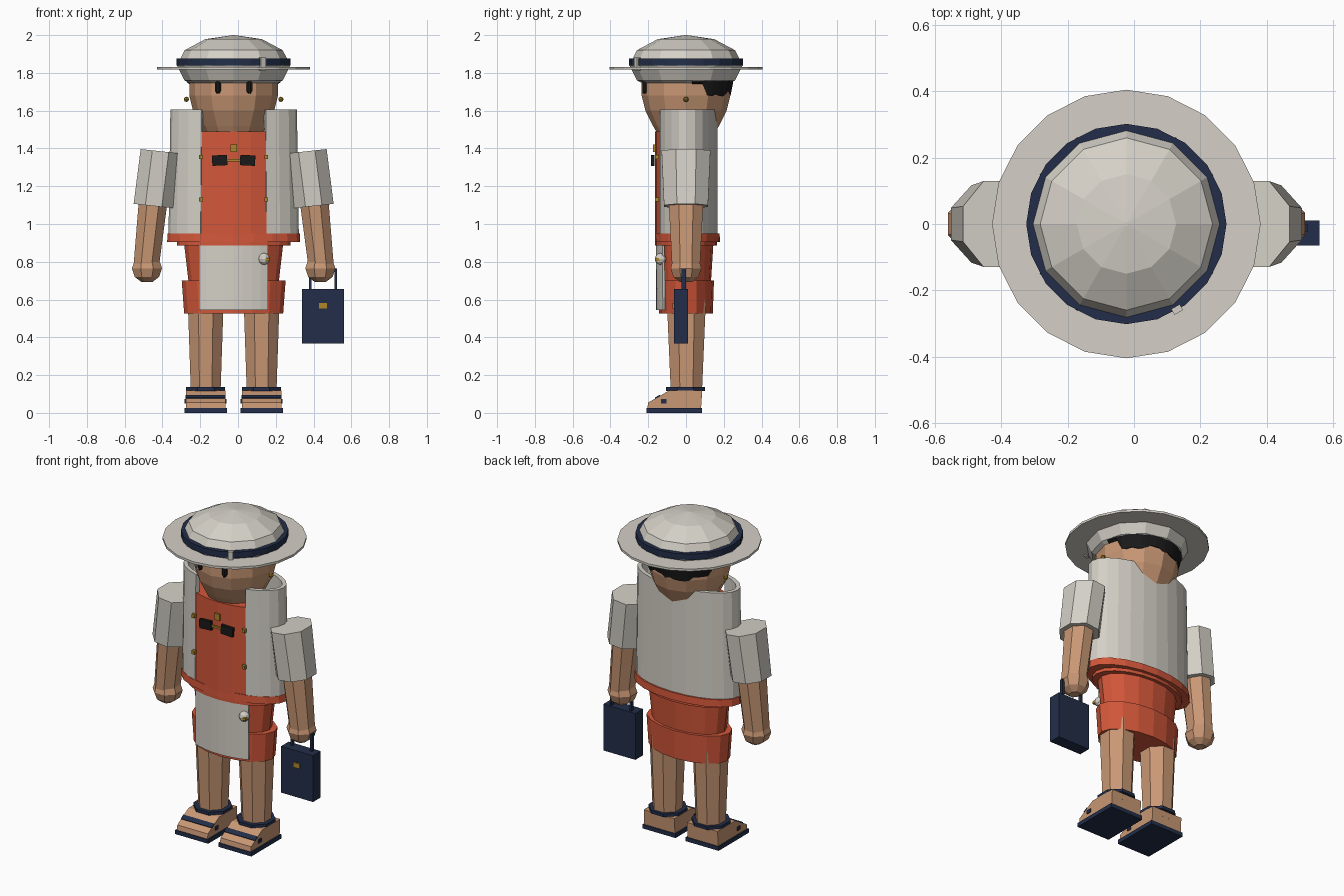
import bpy, math, random
from mathutils import Matrix, Vector

random.seed(4)
if "Cube" in bpy.data.objects:
    bpy.data.objects.remove(bpy.data.objects["Cube"])

CX = -0.023  # the figure's own centre line


def material(name, r, g, b):
    m = bpy.data.materials.new(name)
    m.use_nodes = True
    m.diffuse_color = (r, g, b, 1)
    m.node_tree.nodes["Principled BSDF"].inputs["Base Color"].default_value = (r, g, b, 1)
    return m


CREAM = material("cream cloth", 0.66, 0.63, 0.57)
ORANGE = material("orange cloth", 0.65, 0.095, 0.042)
SKIN = material("skin", 0.58, 0.31, 0.175)
NAVY = material("navy leather", 0.016, 0.027, 0.066)
BLACK = material("black", 0.01, 0.01, 0.01)
GOLD = material("gold", 0.42, 0.24, 0.02)


def build(name, verts, faces, mat):
    me = bpy.data.meshes.new(name)
    me.from_pydata(verts, [], faces)
    me.materials.append(mat)
    ob = bpy.data.objects.new(name, me)
    bpy.context.collection.objects.link(ob)
    return ob


def loft(name, rings, mat, sides=8, phase=0.5):
    """Closed stack of elliptical rings (x, y, z, rx, ry), lowest first."""
    verts, faces = [], []
    for x, y, z, rx, ry in rings:
        for i in range(sides):
            t = 2 * math.pi * (i + phase) / sides
            verts.append((x + rx * math.cos(t), y + ry * math.sin(t), z))
    for k in range(len(rings) - 1):
        for i in range(sides):
            a, b = k * sides + i, k * sides + (i + 1) % sides
            faces.append((a, b, b + sides, a + sides))
    faces.append(tuple(reversed(range(sides))))
    faces.append(tuple(range(len(verts) - sides, len(verts))))
    return build(name, verts, faces, mat)


def lathe(name, profile, mat, sides=12, x=CX, y=0.0, phase=0.0):
    return loft(name, [(x, y, z, r, r) for r, z in profile], mat, sides, phase)


def panel(name, levels, start, end, n, thick, mat, y=0.0, hem=None):
    """Open curved wall; levels are (z, rx, ry), angles in degrees, hem shifts the lowest row."""
    verts, faces = [], []
    for k, (z, rx, ry) in enumerate(levels):
        for i in range(n + 1):
            t = math.radians(start + (end - start) * i / n)
            lift = hem(t) if hem and k == 0 else 0
            verts.append((CX + rx * math.cos(t), y + ry * math.sin(t), z + lift))
    for k in range(len(levels) - 1):
        for i in range(n):
            a = k * (n + 1) + i
            faces.append((a, a + 1, a + n + 2, a + n + 1))
    ob = build(name, verts, faces, mat)
    mod = ob.modifiers.new("thickness", "SOLIDIFY")
    mod.thickness, mod.offset = thick, -1
    return ob


def box(name, centre, size, mat, turn=0.0, axis="Z"):
    rot = Matrix.Rotation(turn, 3, axis)
    c = Vector(centre)
    verts = [c + rot @ Vector((sx * size[0] / 2, sy * size[1] / 2, sz * size[2] / 2))
             for sz in (-1, 1) for sy in (-1, 1) for sx in (-1, 1)]
    faces = [(0, 2, 3, 1), (4, 5, 7, 6), (0, 1, 5, 4), (2, 6, 7, 3), (0, 4, 6, 2), (1, 3, 7, 5)]
    return build(name, verts, faces, mat)


def ball(name, centre, r, mat, sides=8, rings=5, stretch=1.0):
    x, y, z = centre
    prof = []
    for k in range(rings + 1):
        t = math.pi * k / rings
        prof.append((max(r * math.sin(t), r * 0.02), z - r * stretch * math.cos(t)))
    return lathe(name, prof, mat, sides, x, y)


# Hat: crown, brim, ribbon and buckle
ball("hat_crown", (CX, 0, 1.84), 0.30, CREAM, 12, 6, 0.533)
lathe("hat_brim", [(0.405, 1.818), (0.405, 1.832)], CREAM, 20)
lathe("hat_ribbon", [(0.302, 1.84), (0.302, 1.877)], NAVY, 20)
box("hat_buckle", (0.13, -0.258, 1.847), (0.03, 0.02, 0.07), CREAM, math.radians(30))

# Head, hair and face
lathe("head", [(0.155, 1.485), (0.175, 1.52), (0.215, 1.6), (0.235, 1.68), (0.235, 1.75), (0.19, 1.84)], SKIN)


def ragged(t):
    return 0.055 if abs(math.cos(t)) > 0.88 else random.uniform(-0.012, 0.02)


panel("hair", [(1.685, 0.236, 0.236), (1.75, 0.25, 0.25), (1.80, 0.25, 0.25)],
      8, 172, 24, 0.03, BLACK, hem=ragged)
for side, s in (("left", 1), ("right", -1)):
    eye = loft(side + "_eye", [(CX + s * 0.083, -0.217, z, rx, 0.013) for z, rx in
                               ((1.69, 0.007), (1.705, 0.017), (1.745, 0.017), (1.757, 0.009))], BLACK)
    ball(side + "_earring", (CX + s * 0.25, 0, 1.66), 0.014, GOLD, 8, 4)

# Dress bodice, hem band and skirt
loft("dress_bodice", [(CX, 0, 0.885, 0.30, 0.163), (CX, 0, 1.49, 0.30, 0.163)], ORANGE, 20, 0)
loft("dress_waist_hem", [(CX, 0.008, 0.905, 0.352, 0.172), (CX, 0.008, 0.95, 0.35, 0.17)], ORANGE, 20, 0)
loft("skirt_upper", [(CX, 0, 0.66, 0.235, 0.13), (CX, 0, 0.91, 0.264, 0.146)], ORANGE, 16, 0)
loft("skirt_lower", [(CX, 0, 0.525, 0.262, 0.142), (CX, 0, 0.70, 0.275, 0.148)], ORANGE, 16, 0)

# Cardigan, open at the front, and the apron panel
panel("cardigan", [(0.95, 0.345, 0.164), (1.605, 0.335, 0.164)], -59.5, 239.5, 20, 0.025, CREAM, 0.004)
panel("apron", [(0.545, 0.29, 0.158), (0.885, 0.29, 0.16)], -129, -51, 8, 0.012, CREAM)

# Cardigan studs, folded sunglasses and pendant
for s in (1, -1):
    for z in (1.355, 1.13):
        box("cardigan_stud", (CX + s * 0.173, -0.153, z), (0.02, 0.02, 0.022), GOLD)
    box("sunglasses_lens", (CX + s * 0.074, -0.176, 1.337), (0.08, 0.018, 0.055), BLACK, s * 0.05, "Y")
box("sunglasses_bridge", (CX, -0.174, 1.337), (0.07, 0.01, 0.012), GOLD)
box("sunglasses_clip", (CX, -0.166, 1.40), (0.035, 0.016, 0.04), GOLD)
ball("apron_charm", (0.138, -0.135, 0.815), 0.031, CREAM, 10, 6)
box("charm_ring", (0.156, -0.15, 0.812), (0.02, 0.03, 0.016), GOLD)

# Arms and legs
for side, s in (("left", 1), ("right", -1)):
    sleeve = loft(side + "_sleeve", [(CX + s * 0.424, 0, 1.093, 0.114, 0.126),
                                     (CX + s * 0.387, 0, 1.387, 0.114, 0.14)], CREAM)
    for v in sleeve.data.vertices:  # ends square to the slanted arm
        v.co.z += 0.11 * (s * (v.co.x - CX) - 0.405)
    loft(side + "_forearm", [(CX + s * 0.463, 0, 0.775, 0.073, 0.08),
                             (CX + s * 0.424, 0, 1.14, 0.083, 0.1)], SKIN)
    loft(side + "_hand", [(CX + s * 0.459, 0, 0.692, 0.03, 0.035), (CX + s * 0.459, 0, 0.72, 0.07, 0.072),
                          (CX + s * 0.459, 0, 0.765, 0.086, 0.088),
                          (CX + s * 0.459, 0, 0.81, 0.07, 0.075)], SKIN)

    fx = CX + s * 0.148
    loft(side + "_leg", [(fx, 0.002, 0.08, 0.084, 0.088), (fx, 0.002, 0.60, 0.103, 0.112)], SKIN)
    loft(side + "_ankle_strap", [(fx, -0.002, z, 0.112, 0.112) for z in (0.117, 0.136)], NAVY)
    box(side + "_sole", (fx, -0.062, 0.0125), (0.226, 0.295, 0.025), NAVY)

    # Foot: a wedge cut from a side profile
    side_line = [(-0.205, 0.025), (0.08, 0.025), (0.085, 0.118), (-0.09, 0.118), (-0.2, 0.055)]
    n = len(side_line)
    verts = [(fx + d * 0.105, y, z) for d in (-1, 1) for y, z in side_line]
    faces = [(i, i + n, (i + 1) % n + n, (i + 1) % n) for i in range(n)]
    faces += [tuple(range(n)), tuple(reversed(range(n, 2 * n)))]
    build(side + "_foot", verts, [f[::-1] for f in faces], SKIN)
    box(side + "_toe_strap", (fx, -0.118, 0.062), (0.222, 0.03, 0.022), NAVY)
    box(side + "_toe_strap_top", (fx, -0.15, 0.085), (0.212, 0.03, 0.008), NAVY, math.radians(30), "X")

# Handbag
box("handbag", (0.45, -0.027, 0.512), (0.22, 0.075, 0.287), NAVY)
box("handbag_clasp", (0.45, -0.066, 0.567), (0.042, 0.012, 0.03), GOLD)
for x in (0.382, 0.517):
    box("handbag_strap", (x, -0.012, 0.705), (0.013, 0.022, 0.11), NAVY)
box("handbag_handle", (0.45, -0.012, 0.757), (0.148, 0.022, 0.013), NAVY)
